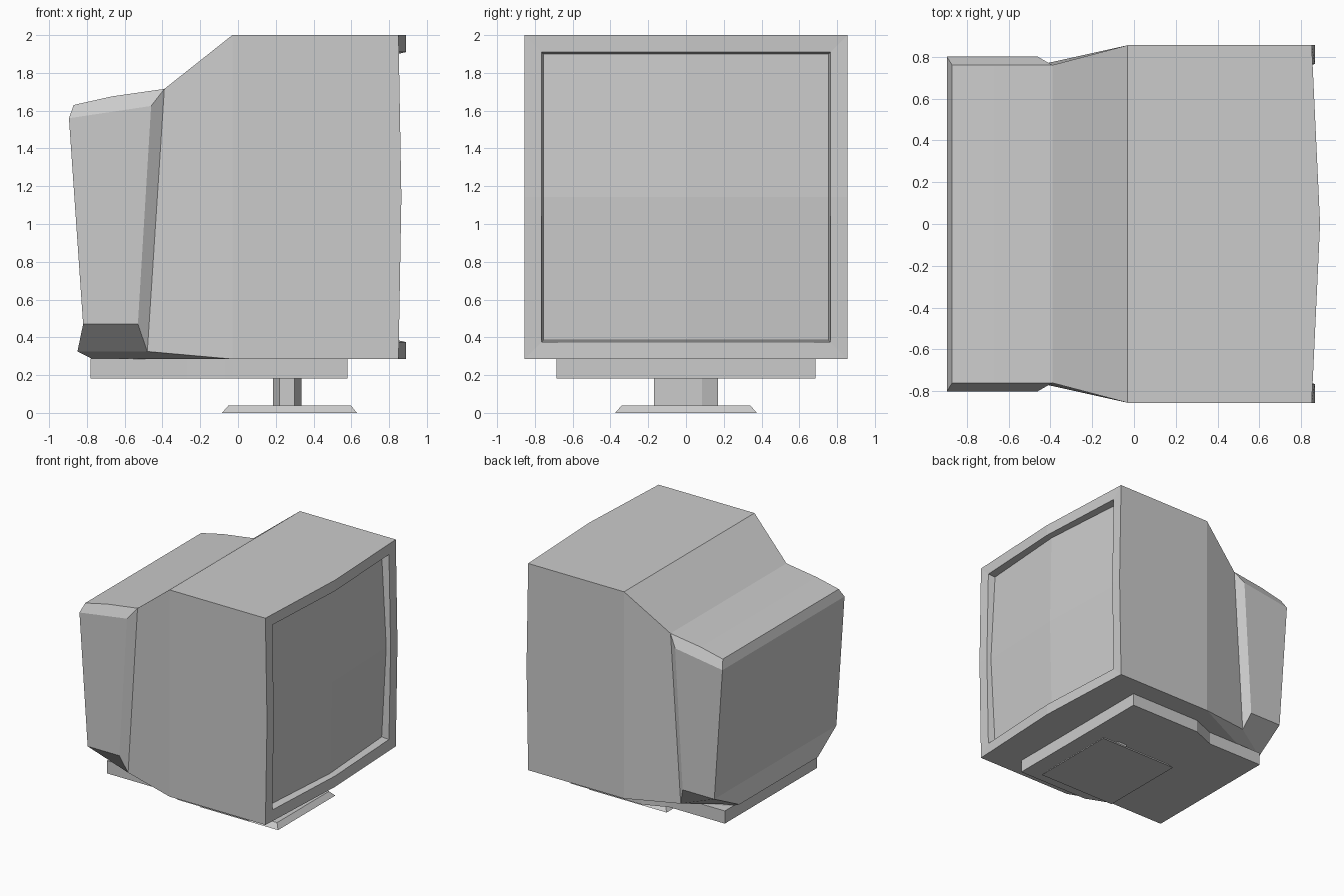
import bpy, bmesh

if "Cube" in bpy.data.objects:
    bpy.data.objects.remove(bpy.data.objects["Cube"])


def build(name, verts, faces, mirror=False):
    """Make a flat-shaded object; optionally copy the half mesh across y = 0."""
    bm = bmesh.new()
    for side in ((1, -1) if mirror else (1,)):
        vs = [bm.verts.new((x, y * side, z)) for x, y, z in verts]
        for f in faces:
            bm.faces.new([vs[i] for i in f])
    bmesh.ops.remove_doubles(bm, verts=bm.verts[:], dist=1e-4)
    bmesh.ops.recalc_face_normals(bm, faces=bm.faces[:])
    me = bpy.data.meshes.new(name)
    bm.to_mesh(me)
    bm.free()
    ob = bpy.data.objects.new(name, me)
    bpy.context.collection.objects.link(ob)
    return ob


def prism(name, lower, upper, z0, z1):
    """Solid between two outlines with equal point counts."""
    n = len(lower)
    verts = [(x, y, z0) for x, y in lower] + [(x, y, z1) for x, y in upper]
    faces = [range(n), range(n, 2 * n)]
    faces += [(i, (i + 1) % n, n + (i + 1) % n, n + i) for i in range(n)]
    return build(name, verts, faces)


def half_ring(y, z0, z1, corner, side, middle):
    """Half frame outline, bulging in x, from top centre to bottom centre."""
    zm = (z0 + z1) / 2
    return [(middle, 0, z1), (corner, y, z1), (side, y, zm),
            (corner, y, z0), (middle, 0, z0)]


def bands(count, size=5):
    """Quads joining consecutive rings."""
    return [(r * size + i, r * size + i + 1, (r + 1) * size + i + 1, (r + 1) * size + i)
            for r in range(count - 1) for i in range(size - 1)]


# front housing with bezel and recess
back = half_ring(.855, .285, 2.0, -.03, -.03, -.03)
outer = half_ring(.855, .285, 2.0, .85, .865, .89)
lip = half_ring(.765, .375, 1.91, .85, .865, .89)
inner = half_ring(.755, .385, 1.90, .79, .832, .845)
build("front_housing", back + outer + lip + inner, bands(4), True)

# bulged screen
build("screen", inner + [(.86, 0, 1.1425)],
      [(0, 1, 2, 5), (5, 2, 3, 4)], True)

# rear housing (half, mirrored)
rear = {
    "top_c": (-.03, 0, 2), "top": (-.03, .855, 2),
    "bot_c": (-.03, 0, .285), "bot": (-.03, .855, .285), "mid": (-.03, .855, 1.1425),
    "a": (-.39, 0, 1.715), "b": (-.39, .76, 1.715),
    "c": (-.67, 0, 1.675), "d": (-.67, .76, 1.675),
    "e": (-.87, 0, 1.63), "f": (-.87, .76, 1.63),
    "g": (-.895, 0, 1.56), "h": (-.895, .80, 1.56),
    "i": (-.46, .80, 1.625), "j": (-.53, .80, .47), "k": (-.82, .80, .47),
    "l": (-.48, .755, .325), "m": (-.85, .515, .325), "n": (-.85, 0, .325),
    "o": (-.77, .50, .285), "p": (-.77, 0, .285), "q": (-.82, 0, .47),
}
keys = list(rear)
panels = ["top_c top b a", "top mid bot l b", "a b d c", "c d f e", "e f h g",
          "b i h f d", "b l j i", "i j k h", "g h k q", "q k m n", "n m o p",
          "k j l m", "m l bot o", "o bot bot_c p"]
build("rear_housing", list(rear.values()),
      [[keys.index(k) for k in p.split()] for p in panels], True)

# plate under the housing, narrower at the back
plate = [(.58, .685), (-.07, .685), (-.27, .605), (-.78, .605)]
plate += [(x, -y) for x, y in reversed(plate)]
prism("under_plate", plate, plate, .182, .287)

# eight-sided neck
neck = [(.335, .085), (.30, .17), (.22, .17), (.185, .085)]
neck += [(x, -y) for x, y in reversed(neck)]
prism("neck", neck, neck, .03, .19)


# foot with sloped edges
def rect(x0, x1, y):
    return [(x0, -y), (x1, -y), (x1, y), (x0, y)]


prism("foot", rect(-.085, .63, .375), rect(-.05, .597, .34), 0, .04)
